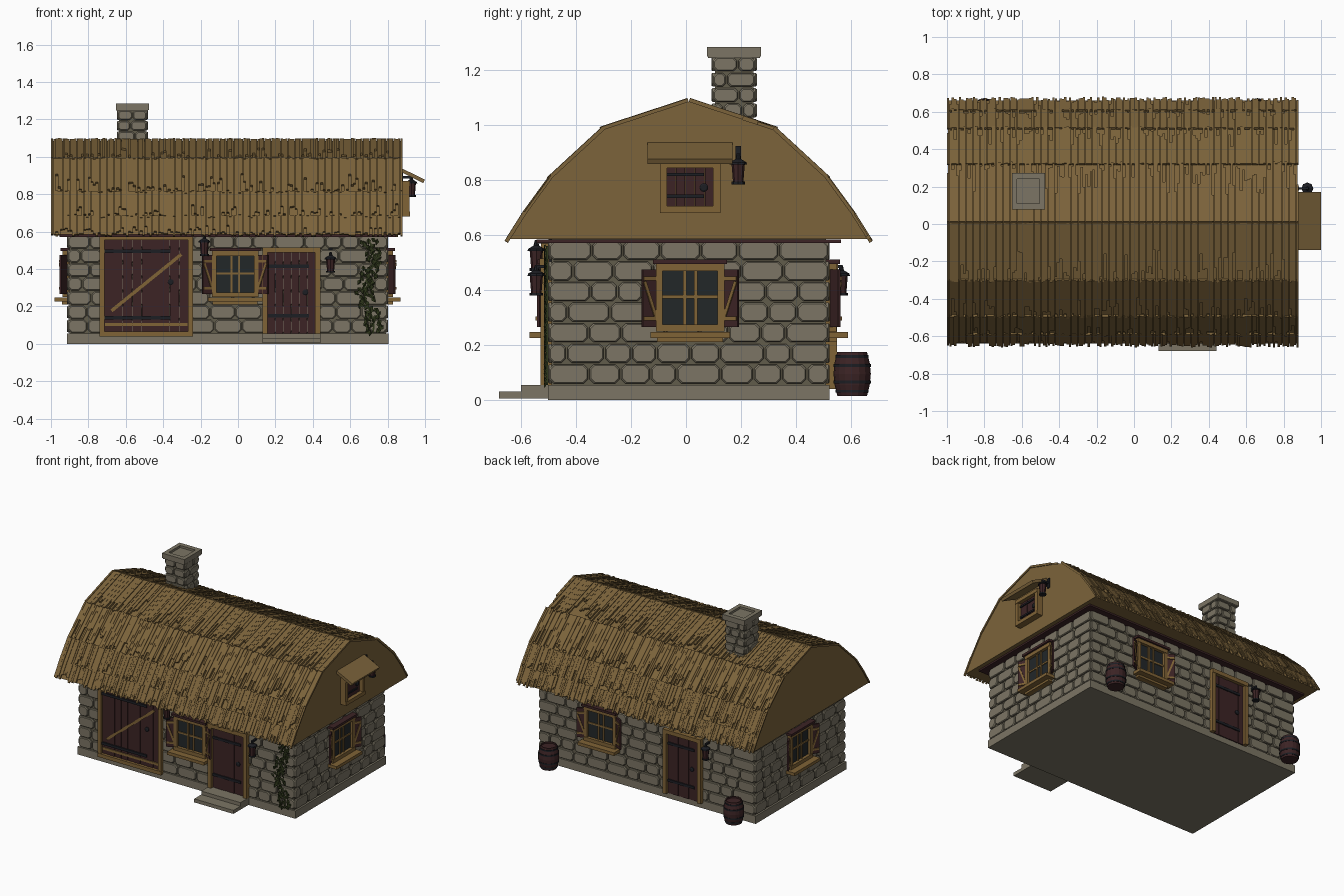
import bpy, bmesh, math, random
from mathutils import Matrix, Vector

random.seed(4)
if "Cube" in bpy.data.objects:
    bpy.data.objects.remove(bpy.data.objects["Cube"], do_unlink=True)


def material(name, *rgb):
    m = bpy.data.materials.new(name)
    m.use_nodes = True
    m.diffuse_color = (*rgb, 1)
    m.node_tree.nodes["Principled BSDF"].inputs["Base Color"].default_value = (*rgb, 1)
    return m


STONE = material("grey stone", .2, .178, .128)
MORTAR = material("mortar", .12, .106, .07)
THATCH = material("straw thatch", .2, .125, .043)
WOOD = material("light wood", .215, .125, .037)
DARK = material("dark red wood", .045, .017, .018)
IRON = material("black iron", .012, .013, .017)
GLASS = material("dark glass", .016, .02, .022)
LEAF = material("ivy green", .028, .038, .011)

CX, CY = -.055, .01            # middle of the house
HX, HY = .845, .5              # half size of the wall core
IDENT = Matrix()


def finish(name, bm, mat):
    bmesh.ops.recalc_face_normals(bm, faces=bm.faces)
    me = bpy.data.meshes.new(name)
    bm.to_mesh(me)
    bm.free()
    me.materials.append(mat)
    ob = bpy.data.objects.new(name, me)
    bpy.context.collection.objects.link(ob)
    return ob


def cube(bm, frame, size):
    bmesh.ops.create_cube(bm, size=1, matrix=frame @ Matrix.Diagonal((*size, 1)))


def box(name, mat, x, out, z, frame=IDENT, turn=IDENT):
    """Box from ranges: along the wall, outwards from it, and up."""
    spans = (x, (-out[1], -out[0]), z)
    mid = Vector([(a + b) / 2 for a, b in spans])
    bm = bmesh.new()
    cube(bm, frame @ Matrix.Translation(mid) @ turn, [b - a for a, b in spans])
    return finish(name, bm, mat)


def lathe(name, mat, profile, sides, frame):
    bm = bmesh.new()
    rings = [[bm.verts.new(frame @ Vector((r * math.cos(k * math.tau / sides),
                                           r * math.sin(k * math.tau / sides), z)))
              for k in range(sides)] for r, z in profile]
    for a, b in zip(rings, rings[1:]):
        for k in range(sides):
            j = (k + 1) % sides
            bm.faces.new((a[k], a[j], b[j], b[k]))
    bm.faces.new(rings[0])
    bm.faces.new(rings[-1])
    return finish(name, bm, mat)


def side(turns, along=0., x=CX, y=CY, hx=HX, hy=HY):
    """Frame on a wall: x runs along it, -y points out. 0 front, 1 right, 2 back, 3 left."""
    spot = [(along, y - hy), (x + hx, along), (along, y + hy), (x - hx, along)][turns]
    return Matrix.Translation((*spot, 0)) @ Matrix.Rotation(turns * math.pi / 2, 4, "Z")


def stones(bm, frame, half, z0, z1, rows, length):
    """Courses of chamfered blocks with clipped corners."""
    h = (z1 - z0) / rows
    for row in range(rows):
        x, z = -half, z0 + row * h
        while x < half - .01:
            w = length * random.uniform(.7, 1.3) * (.65 if x == -half and row % 2 else 1)
            if half - x - w < length * .45:
                w = half - x
            rings = []
            for inset, out in ((.003, 0), (.003, .008), (.007, .013)):
                a, b, c = w / 2 - inset, h / 2 - inset, h * .2
                pts = [(a, b - c), (a - c, b), (c - a, b), (-a, b - c),
                       (-a, c - b), (c - a, -b), (a - c, -b), (a, c - b)]
                rings.append([bm.verts.new(frame @ Vector((x + w / 2 + u, -out, z + h / 2 + v)))
                              for u, v in pts])
            for lo, hi in zip(rings, rings[1:]):
                for k in range(8):
                    bm.faces.new((lo[k], lo[k - 1], hi[k - 1], hi[k]))
            bm.faces.new(rings[0])
            bm.faces.new(rings[-1])
            x += w


# Base, wall core and stone courses
box("foundation", STONE, (CX - .86, CX + .86), (-CY - .512, -CY + .512), (0, .055))
box("wall_core", MORTAR, (CX - HX, CX + HX), (-CY - HY, -CY + HY), (.05, .585))
bm = bmesh.new()
for t in range(4):
    along, half = (CY, HY + .01) if t % 2 else (CX, HX + .01)
    stones(bm, side(t, along), half, .057, .582, 7, .125)
finish("wall_stones", bm, STONE)
for name, out, top in (("lower_step", .68, .03), ("upper_step", .6, .055)):
    box(name, STONE, (.13, .44), (.49, out), (0.005, top))

# Chimney
cx, cy, ch = -.565, .175, .07
box("chimney_core", MORTAR, (cx - ch, cx + ch), (-cy - ch, -cy + ch), (.95, 1.25))
bm = bmesh.new()
for t in range(4):
    stones(bm, side(t, cy if t % 2 else cx, cx, cy, ch, ch), ch + .008, .97, 1.25, 5, .085)
finish("chimney_stones", bm, STONE)
box("chimney_cap", STONE, (cx - .085, cx + .085), (-cy - .095, -cy + .095), (1.245, 1.27))
for s in (-1, 1):
    box("cap_rim_side", STONE, sorted((cx + s * .06, cx + s * .088)), (-cy - .098, -cy + .098), (1.25, 1.285))
    box("cap_rim_end", STONE, (cx - .06, cx + .06), sorted((-cy + s * .065, -cy + s * .098)), (1.25, 1.285))

# Roof body: curved profile drawn out along x
PROFILE = [(0, 1.085), (.305, .985), (.495, .81), (.59, .68), (.65, .585)]
X0, X1 = -1, .88
outline = [(-y, z) for y, z in PROFILE[::-1]] + PROFILE[1:]
bm = bmesh.new()
cap = bm.faces.new([bm.verts.new((X0 + .006, y + CY, z)) for y, z in outline])
pulled = bmesh.ops.extrude_face_region(bm, geom=[cap])["geom"]
bmesh.ops.translate(bm, vec=(X1 - X0 - .012, 0, 0),
                    verts=[v for v in pulled if isinstance(v, bmesh.types.BMVert)])
finish("roof_body", bm, THATCH)
box("eave_underside", DARK, (CX - .9, CX + .9), (-CY - .555, -CY + .555), (.572, .584))

# Thatch: ragged bundles of straw in four courses on each slope
bm = bmesh.new()
count = 150
step = (X1 - X0) / count
for s in (-1, 1):
    for (ya, za), (yb, zb) in zip(PROFILE, PROFILE[1:]):
        a, b = Vector((0, s * ya + CY, za)), Vector((0, s * yb + CY, zb))
        d = (b - a).normalized()
        n = Vector((0, s * -d.z, abs(d.y)))
        full = (b - a).length
        for k in range(count):
            ragged = random.choice((.0, .0, .25, .55)) * random.random()
            reach = full * (1 - ragged) + random.uniform(.0, .016)
            thick = random.uniform(.009, .015)
            frame = Matrix((Vector((1, 0, 0)), d, n)).transposed().to_4x4()
            frame.translation = a + d * reach / 2 + n * thick / 2 + Vector((X0 + (k + .5) * step, 0, 0))
            cube(bm, frame, (step * .94, reach, thick))
finish("thatch_straw", bm, THATCH)


def surround(name, frame, half, z0, z1, t, out, sill=True):
    """Wooden frame around an opening."""
    for s in (-1, 1):
        box(name + "_post", WOOD, sorted((s * half, s * (half - t))), (0, out), (z0, z1), frame)
    box(name + "_head", WOOD, (-half, half), (0, out + .003), (z1 - t, z1), frame)
    if sill:
        box(name + "_foot", WOOD, (-half, half), (0, out + .003), (z0, z0 + t), frame)


def planks(name, frame, half, z0, z1, n, out):
    w = 2 * half / n
    for k in range(n):
        x = -half + k * w
        box(name, DARK, (x + .001, x + w - .001), (0, out + .002 * (k % 2)), (z0, z1), frame)


def ring_handle(frame, x, z, out):
    spot = Matrix.Translation((x, -out, z)) @ Matrix.Rotation(math.pi / 2, 4, "X")
    lathe("ring_handle", IRON, [(.016, 0), (.016, .006), (.01, .01)], 12, frame @ spot)


def window(frame):
    surround("window", frame, .125, .25, .495, .025, .035)
    box("window_glass", GLASS, (-.105, .105), (0, .016), (.27, .48), frame)
    for s in (-1, 1):
        box("window_upright", WOOD, (s * .02 - .006, s * .02 + .006), (0, .024), (.27, .475), frame)
    box("window_crossbar", WOOD, (-.105, .105), (0, .022), (.37, .382), frame)
    box("window_lintel", DARK, (-.135, .135), (0, .05), (.495, .511), frame)
    box("window_sill", WOOD, (-.145, .145), (0, .08), (.225, .247), frame)
    box("sill_bracket", WOOD, (-.12, .12), (0, .04), (.21, .225), frame)
    for s in (-1, 1):
        hinge = frame @ Matrix.Translation((s * .125, -.014, 0)) @ Matrix.Rotation(s * -.5, 4, "Z")
        span = lambda a, b: sorted((s * a, s * b))
        box("shutter", DARK, span(0, .06), (0, .012), (.265, .475), hinge)
        for z in (.29, .435):
            box("shutter_rail", WOOD, span(.002, .058), (.012, .018), (z, z + .014), hinge)
        box("shutter_brace", WOOD, span(.025, .037), (.012, .018), (.3, .435), hinge,
            Matrix.Rotation(s * .35, 4, "Y"))


def door(frame, half, z0, z1):
    surround("door", frame, half, z0, z1, .028, .04, False)
    planks("door_plank", frame, half - .026, z0, z1 - .02, 6, .018)
    for z in (z0 + .085, z1 - .11):
        box("door_strap", IRON, (-half + .03, half - .06), (0, .026), (z, z + .018), frame)
    ring_handle(frame, half - .08, (z0 + z1) / 2 - .01, .02)


def lantern(frame, z):
    hang = frame @ Matrix.Translation((0, -.055, z))
    box("lantern_bracket", IRON, (-.01, .01), (0, .01), (z + .07, z + .14), frame)
    box("lantern_arm", IRON, (-.006, .006), (0, .06), (z + .1, z + .112), frame)
    lathe("lantern_base", IRON, [(.024, 0), (.024, .01)], 8, hang)
    lathe("lantern_body", DARK, [(.019, .01), (.024, .072)], 8, hang)
    lathe("lantern_cap", IRON, [(.032, .072), (.03, .08), (.01, .092), (.006, .11)], 8, hang)


# Openings on all four walls
for t, along in ((0, -.015), (1, .015), (2, .3), (3, .03)):
    window(side(t, along))
door(side(0, .285), .155, .055, .515)
door(side(2, -.35), .15, .04, .5)
lantern(side(0, .495), .38)
lantern(side(0, -.18), .47)
lantern(side(2, -.55), .38)

# Barn door
barn = side(0, -.49)
surround("barn_door", barn, .25, .04, .58, .026, .035)
planks("barn_plank", barn, .226, .06, .56, 9, .018)
box("barn_brace", WOOD, (-.24, .24), (0, .026), (.318, .336), barn, Matrix.Rotation(-.68, 4, "Y"))
box("barn_rail", WOOD, (-.22, .22), (0, .025), (.095, .112), barn)
for z in (.13, .485):
    box("barn_strap", IRON, (-.225, .13), (0, .028), (z, z + .018), barn)
ring_handle(barn, .13, .33, .02)

# Gable hatch with its canopy and lantern
gable = Matrix.Translation((X1 - .008, .015, 0)) @ Matrix.Rotation(math.pi / 2, 4, "Z")
surround("hatch", gable, .11, .68, .87, .026, .045)
planks("hatch_plank", gable, .088, .7, .85, 5, .02)
for z in (.735, .815):
    box("hatch_strap", IRON, (-.085, .05), (0, .028), (z, z + .012), gable)
ring_handle(gable, .05, .773, .022)
box("hatch_canopy", THATCH, (-.155, .155), (-.005, .13), (.888, .908), gable, Matrix.Rotation(.46, 4, "X"))
lantern(gable @ Matrix.Translation((.175, 0, 0)), .785)

# Barrels by the back wall
for x in (.66, -.8):
    spot = Matrix.Translation((x, .605, .015))
    body = lathe("barrel", DARK, [(.054, 0), (.064, .04), (.068, .08), (.064, .12), (.054, .16),
                                  (.047, .16), (.047, .15)], 16, spot)
    for r, z in ((.06, .012), (.068, .045), (.068, .105), (.06, .138)):
        lathe("barrel_hoop", IRON, [(r, z), (r, z + .01)], 16, spot)

# Ivy climbing beside the door: winding stem and folded leaves
ivy = side(0, .7)
bm, leaves = bmesh.new(), bmesh.new()
for k in range(110):
    z = .06 + .5 * k / 110
    sway = .025 * math.sin(z * 17)
    cube(bm, ivy @ Matrix.Translation((sway, -.016, z)), (.008, .008, .01))
    tilt = (ivy @ Matrix.Translation((sway + random.uniform(-.045, .045), -.022, z))
            @ Matrix.Rotation(random.uniform(-1.1, 1.1), 4, "Y")
            @ Matrix.Rotation(random.uniform(-.5, .5), 4, "Z"))
    tip, left, stalk, right = [leaves.verts.new(tilt @ Vector(p)) for p in
                               ((0, -.004, -.02), (-.012, 0, 0), (0, -.006, .014), (.012, 0, 0))]
    leaves.faces.new((tip, stalk, left))
    leaves.faces.new((tip, right, stalk))
finish("ivy_stem", bm, LEAF)
finish("ivy_leaves", leaves, LEAF)
